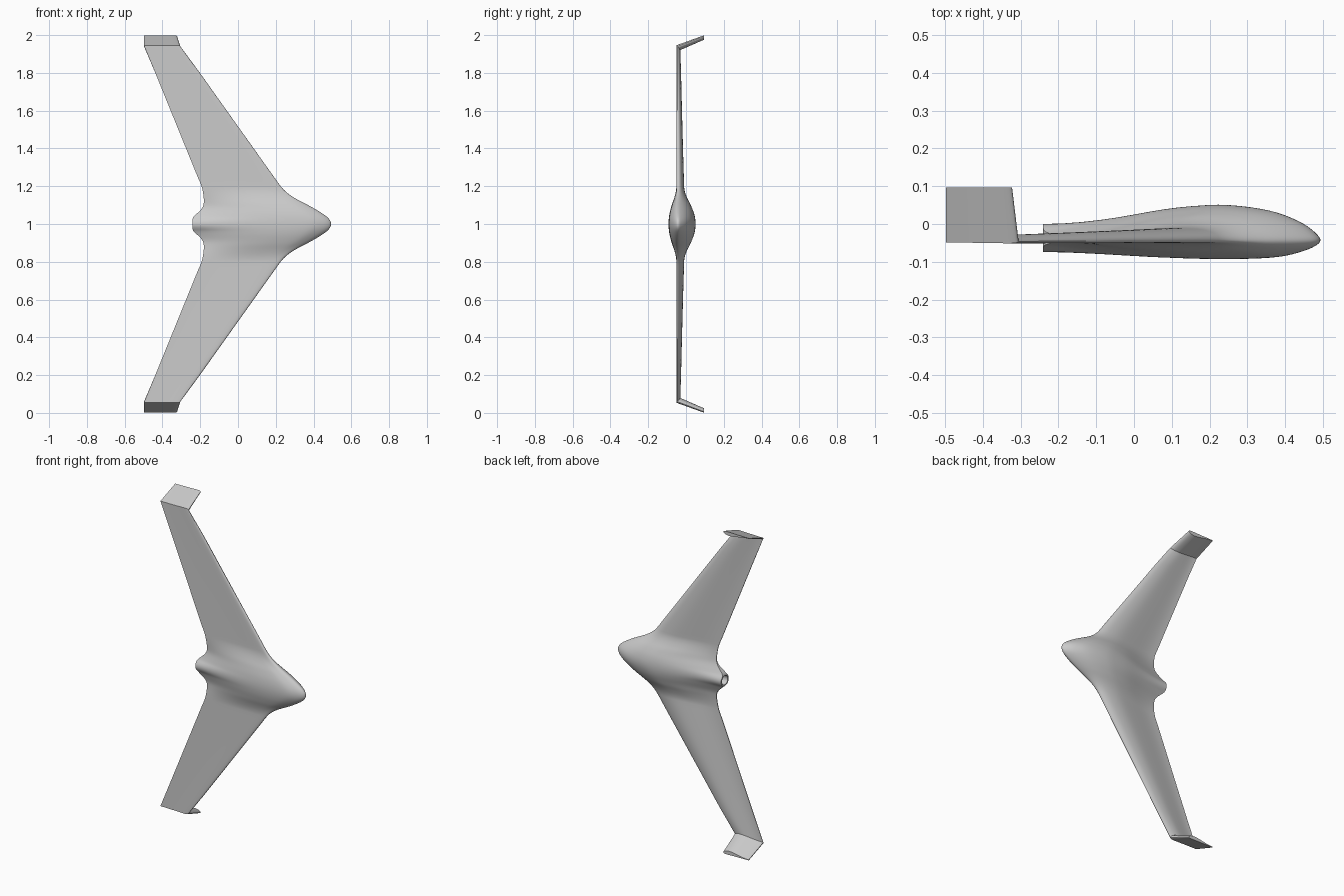
import bpy, bmesh, math
from mathutils import Matrix

cube = bpy.data.objects.get("Cube")
if cube:
    bpy.data.objects.remove(cube, do_unlink=True)

grey = bpy.data.materials.new("airframe grey")
grey.use_nodes = True
grey.diffuse_color = (0.6, 0.6, 0.6, 1)
grey.node_tree.nodes["Principled BSDF"].inputs["Base Color"].default_value = (0.6, 0.6, 0.6, 1)


def curve(pts, s):
    """Smooth curve through points, evaluated at s."""
    s = min(max(s, pts[0][0]), pts[-1][0])
    i = next(k for k in range(len(pts) - 1) if s <= pts[k + 1][0])

    def slope(k):
        a, b = pts[max(k - 1, 0)], pts[min(k + 1, len(pts) - 1)]
        return (b[1] - a[1]) / (b[0] - a[0])
    (x0, y0), (x1, y1) = pts[i], pts[i + 1]
    h = x1 - x0
    t = (s - x0) / h
    return (y0 * (1 + 2 * t) * (1 - t) ** 2 + y1 * t * t * (3 - 2 * t)
            + h * slope(i) * t * (1 - t) ** 2 + h * slope(i + 1) * t * t * (t - 1))


# Planform: leading and trailing edge against distance from the centre plane
LEAD = [(-.02, .487), (0, .493), (.02, .487), (.04, .468), (.065, .432), (.095, .38),
        (.125, .322), (.155, .273), (.19, .234), (.25, .19), (.945, -.305)]
TRAIL = [(0, -.24), (.028, -.24), (.04, -.234), (.08, -.193), (.115, -.181),
         (.19, -.19), (.25, -.214), (.945, -.497)]
BODY = [(-.05, .9), (0, 1), (.05, .9), (.1, .6), (.14, .27), (.17, .08), (.2, 0), (1, 0)]
TAIL_GAP = [(0, .037), (.01, .0356), (.02, .031), (.028, .025), (.04, .017),
            (.07, .008), (.1, .003), (.2, .002), (1, .002)]
# Body and wing sections, running from nose (0) to tail (1)
BODY_TOP = [(0, -.043), (.12, -.026), (.26, .003), (.42, .034), (.58, .051),
            (.67, .05), (.76, .042), (.89, .018), (1, 0)]
BODY_BASE = [(0, -.043), (.12, -.056), (.245, -.071), (.39, -.087), (.58, -.093),
             (.76, -.09), (.89, -.083), (1, -.075)]
WING_TOP = [(0, .2), (.15, .55), (.35, .9), (.55, 1), (.75, .72), (1, .12)]
WING_BASE = [(0, -.043), (.15, -.049), (.35, -.051), (.7, -.05), (1, -.049)]
STEPS = 28


def section(s):
    """Closed outline of (x, y) points at distance s from the centre."""
    lead, trail, w = curve(LEAD, s), curve(TRAIL, s), curve(BODY, s)
    thick = .04 - .02 * max(s - .2, 0) / .745
    gap = curve(TAIL_GAP, s)
    mid = -.037 * w - .047 * (1 - w)
    top, base = [], []
    for i in range(STEPS + 1):
        u = i / STEPS
        x = lead + (trail - lead) * u * u
        k = u ** 8
        up = w * curve(BODY_TOP, u) + (1 - w) * (-.05 + thick * curve(WING_TOP, u))
        low = w * curve(BODY_BASE, u) + (1 - w) * curve(WING_BASE, u)
        top.append((x, up * (1 - k) + (mid + gap) * k))
        base.append((x, low * (1 - k) + (mid - gap) * k))
    return top[::-1] + base[1:]


def half_rings():
    """Rings of (x, y, s) from the centre out to the winglet tip."""
    spans = [0, .01, .02, .028, .034, .04, .05, .06, .07, .08, .09, .1, .11, .12, .13,
             .14, .15, .16, .17, .18, .19, .2, .225, .25, .4, .6, .8]
    rings = [[(x, y, s) for x, y in section(s)] for s in spans]
    # Mitred joint, then the upturned winglet
    tip = section(.945)
    rings.append([(x, y, .945 - 1.2 * (y + .05)) for x, y in tip])
    rings.append([(-.497 + (x + .497) * .91, .096, .999 - 1.1 * (y + .051)) for x, y in tip])
    return rings


def finish(bm, name):
    bmesh.ops.recalc_face_normals(bm, faces=bm.faces)
    mesh = bpy.data.meshes.new(name)
    bm.to_mesh(mesh)
    bm.free()
    ob = bpy.data.objects.new(name, mesh)
    mesh.materials.append(grey)
    bpy.context.collection.objects.link(ob)
    return ob


# Blended body, wings and winglets as one loft
half = half_rings()
rings = [[(x, y, 1 - s) for x, y, s in r] for r in half[:0:-1]]
rings += [[(x, y, 1 + s) for x, y, s in r] for r in half]
bm = bmesh.new()
loops = [[bm.verts.new(p) for p in r] for r in rings]
n = len(loops[0])
for a, b in zip(loops, loops[1:]):
    for i in range(n):
        j = (i + 1) % n
        bm.faces.new((a[i], a[j], b[j], b[i]))
bm.faces.new(loops[0])
bm.faces.new(loops[-1])
airframe = finish(bm, "blended_wing_body")

# Round opening bored into the tail
bm = bmesh.new()
bmesh.ops.create_cone(bm, cap_ends=True, segments=32, radius1=.028, radius2=.028, depth=.16,
                      matrix=Matrix.Translation((-.24, -.037, 1)) @ Matrix.Rotation(math.pi / 2, 4, 'Y'))
cutter = finish(bm, "tail_bore_cutter")
cutter.hide_render = True
bore = airframe.modifiers.new("tail bore", 'BOOLEAN')
bore.operation = 'DIFFERENCE'
bore.solver = 'EXACT'
bore.object = cutter
bpy.ops.object.select_all(action='DESELECT')
airframe.select_set(True)
bpy.context.view_layer.objects.active = airframe
bpy.ops.object.modifier_apply(modifier=bore.name)
bpy.data.objects.remove(cutter, do_unlink=True)
bpy.ops.object.shade_smooth_by_angle(angle=math.radians(35))
